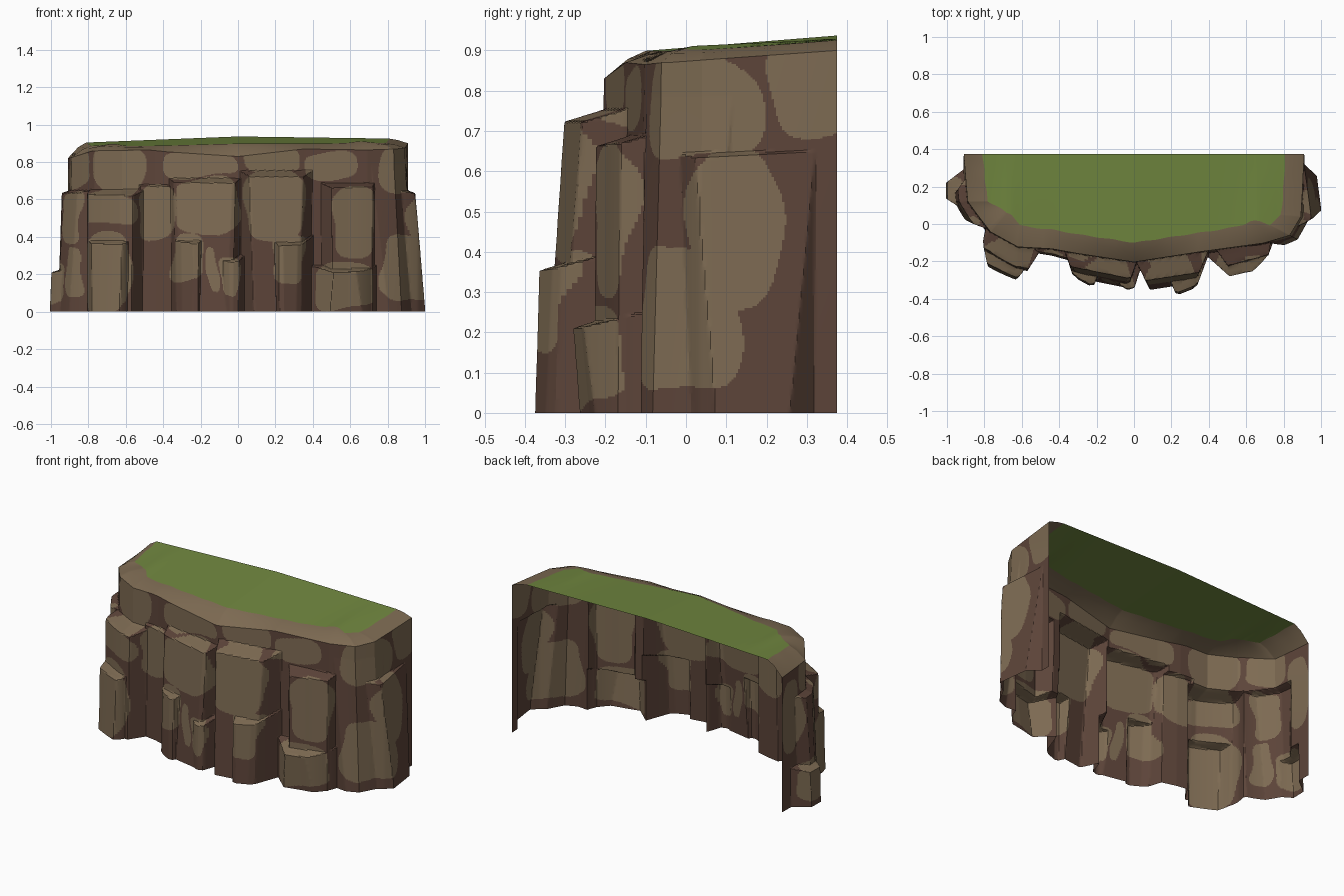
import bpy, bmesh, math
from mathutils import Vector

if "Cube" in bpy.data.objects:
    bpy.data.objects.remove(bpy.data.objects["Cube"])


def material(name, rgb):
    m = bpy.data.materials.new(name)
    m.diffuse_color = (*rgb, 1)
    m.use_nodes = True
    m.node_tree.nodes["Principled BSDF"].inputs["Base Color"].default_value = m.diffuse_color
    return m


LIGHT = material("light rock", (0.205, 0.145, 0.085))
DARK = material("dark rock", (0.108, 0.058, 0.041))
GREEN = material("grass", (0.163, 0.242, 0.05))

# Plan of the cliff: u runs along the wall (u = x on the front), then x, y
PLAN = [(-1.3, -.91, .375), (-1.0, -.885, .12), (-.9, -.83, .045), (-.78, -.765, -.04),
        (-.62, -.62, -.12), (-.44, -.44, -.13), (-.3, -.3, -.155), (0, 0, -.2),
        (.36, .36, -.145), (.7, .69, -.1), (.88, .83, -.06), (.98, .89, .04), (1.3, .91, .375)]
# Height of the lip where the wall meets the top
LIP = [(-1.3, .82), (-1.0, .825), (-.8, .86), (-.48, .865), (-.38, .855), (0, .83),
       (.35, .87), (.7, .865), (.9, .87), (1.3, .9)]
# Rock blocks: u from, u to, top z, depth at top, depth at base, tilt, side slope
BLOCKS = [(-.37, .015, .715, .085, .14, .05, 3), (.01, .4, .755, .11, .165, 0, 2.2),
          (-.37, -.16, .41, .145, .155, .4, 3), (-.12, .05, .31, .15, .155, 0, 3),
          (.14, .41, .41, .19, .205, -.25, 2.5), (.36, .77, .255, .155, .13, -.1, 1),
          (.44, .75, .69, .085, .09, -.15, 1.5), (-.82, -.49, .655, .105, .12, .1, 1.6),
          (-.81, -.52, .41, .16, .175, .05, 1.8), (-.53, -.33, .68, .03, .04, .1, 3),
          (-1.15, -.80, .65, .05, .075, 0, .7), (-1.21, -.92, .24, .105, .115, .1, 1.2),
          (.92, 1.25, .65, .035, .095, -.2, 1.2), (.72, 1.06, .86, .0, .05, 0, .6)]
# Light stone patches: centre u, centre z, half width, half height
PATCHES = [(-.17, .56, .17, .15), (.19, .57, .16, .19), (-.27, .29, .08, .12),
           (-.14, .22, .035, .13), (-.04, .2, .055, .11), (.27, .28, .09, .13),
           (.57, .14, .15, .12), (.62, .48, .1, .19), (-.66, .55, .13, .09),
           (-.68, .21, .1, .2), (-.43, .54, .09, .14), (-.65, .76, .14, .13),
           (-.2, .79, .2, .07), (.19, .81, .15, .06), (.5, .78, .13, .08),
           (.96, .76, .17, .13), (.93, .23, .15, .18), (1.06, .46, .1, .19),
           (1.26, .83, .11, .13), (-.92, .5, .07, .14), (-1.07, .14, .11, .1),
           (-.96, .76, .13, .09), (-1.2, .55, .1, .2), (-.9, .2, .05, .14)]
ROWS, STEP = 170, .005


def lookup(table, u):
    """Linear interpolation in a table keyed by its first column."""
    for a, b in zip(table, table[1:]):
        if u <= b[0] + 1e-9:
            t = (u - a[0]) / (b[0] - a[0])
            return [p + (q - p) * t for p, q in zip(a[1:], b[1:])]
    return list(table[-1][1:])


def outward(u):
    a = min(max((abs(u) - .6) / .4, 0), 1) * math.pi / 2
    return Vector((math.copysign(math.sin(a), u), -math.cos(a), 0))


def depth(u, z):
    """How far the stone blocks stand out of the wall."""
    best = .02 * (1 - z) * min(1, (1.3 - abs(u)) * 5)
    for u0, u1, top, d1, d0, tilt, slope in BLOCKS:
        side = min(u - u0, u1 - u)
        if side > 0 and z < top:
            front = d0 + (d1 - d0) * z / top + tilt * (u - (u0 + u1) / 2)
            best = max(best, min(front, side * slope, front * .75 + side * .5, (top - z) * 3.5))
    return best


def is_light(u, z):
    wob = .012 * math.sin(17 * u + 9 * z) + .01 * math.sin(23 * z - 11 * u)
    return any(abs((u - cu + wob) / w) ** 3.5 + abs((z - cz + wob) / h) ** 3.5 < 1
               for cu, cz, w, h in PATCHES)


def build(name, grid, mats, rule):
    bm = bmesh.new()
    vs = [[bm.verts.new(p) for p in row] for row in grid]
    for i in range(len(vs) - 1):
        for j in range(len(vs[0]) - 1):
            f = bm.faces.new((vs[i][j], vs[i + 1][j], vs[i + 1][j + 1], vs[i][j + 1]))
            f.material_index = rule(i, j)
            f.smooth = True
    bmesh.ops.remove_doubles(bm, verts=bm.verts, dist=1e-5)
    me = bpy.data.meshes.new(name)
    bm.to_mesh(me)
    bm.free()
    for m in mats:
        me.materials.append(m)
    ob = bpy.data.objects.new(name, me)
    bpy.context.collection.objects.link(ob)
    bpy.context.view_layer.objects.active = ob
    ob.select_set(True)
    bpy.ops.object.shade_smooth_by_angle(angle=math.radians(25))
    ob.select_set(False)


us = [-1.3 + STEP * i for i in range(round(2.6 / STEP) + 1)]
wall, rim, grass = [], [], []
for u in us:
    x, y = lookup(PLAN, u)
    lip = lookup(LIP, u)[0]
    n = outward(u)
    base = Vector((x, y, 0))
    col = []
    for k in range(ROWS + 1):
        z = lip * k / ROWS
        p = base + n * depth(u, z)
        col.append(Vector((p.x, min(p.y, .375), z)))
    wall.append(col)
    # Rim slopes back from the lip to the grass edge, wider and higher at the corners
    corner = math.exp(-((abs(u) - .76) / .17) ** 2)
    edge = base - n * (.1 + .03 * corner + .002 * math.sin(40 * u))
    back_z = .937 - (.04 if u < 0 else .014) * abs(edge.x)
    edge.z = back_z + (edge.y - .375) * .08 + .012 * corner
    mid = base - n * .055
    mid.z = lip + (edge.z - lip) * .7
    rim.append([col[-1], mid, edge])
    # Grass runs from its front edge to the open back
    grass.append([edge.lerp(Vector((edge.x, .375, back_z)), t / 4) for t in range(5)])

build("cliff_wall", wall, [DARK, LIGHT],
      lambda i, j: int(is_light(us[i] + STEP / 2, wall[i][j].z + .0025)))
build("cliff_rim", rim, [LIGHT], lambda i, j: 0)
build("grass_top", grass, [GREEN], lambda i, j: 0)
